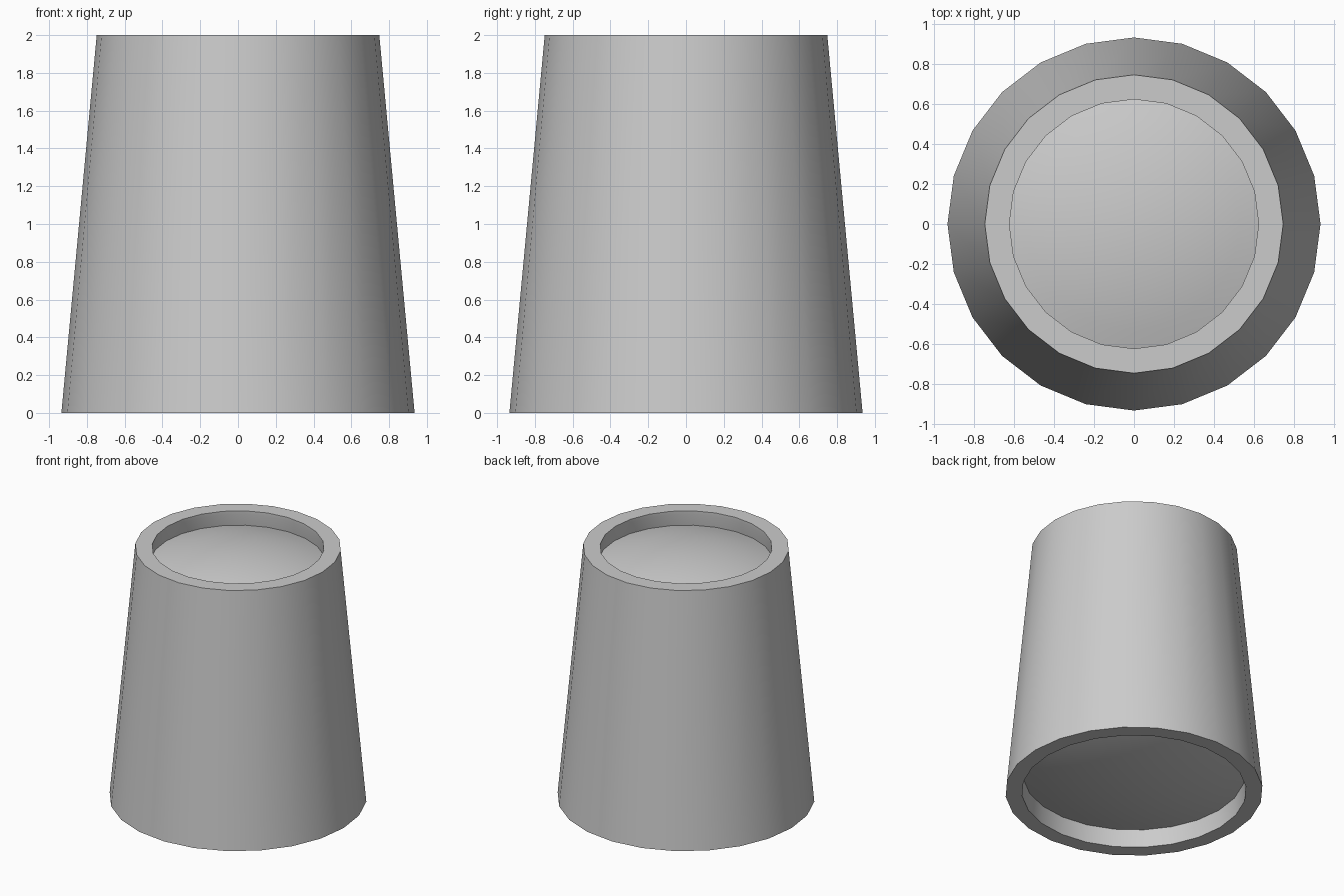
import bpy, bmesh, math

if "Cube" in bpy.data.objects:
    bpy.data.objects.remove(bpy.data.objects["Cube"])

SIDES = 24


def dome(edge_r, edge_z, height, steps=6):
    """Profile of a shallow spherical cap, from its centre out to its edge."""
    big_r = (edge_r ** 2 + height ** 2) / (2 * abs(height))
    sign = 1 if height > 0 else -1
    pts = []
    for i in range(steps + 1):
        r = edge_r * i / steps
        drop = big_r - math.sqrt(big_r ** 2 - r ** 2)
        pts.append((r, edge_z + height - sign * drop))
    return pts


def lathe(name, profile):
    """Revolve a (radius, z) profile into a solid with SIDES sides."""
    bm = bmesh.new()
    verts = [bm.verts.new((r, 0, z)) for r, z in profile]
    edges = [bm.edges.new(pair) for pair in zip(verts, verts[1:])]
    bmesh.ops.spin(bm, geom=verts + edges, cent=(0, 0, 0), axis=(0, 0, 1),
                   angle=math.tau, steps=SIDES, use_duplicate=False)
    bmesh.ops.remove_doubles(bm, verts=bm.verts, dist=0.0005)
    bmesh.ops.recalc_face_normals(bm, faces=bm.faces)
    mesh = bpy.data.meshes.new(name)
    bm.to_mesh(mesh)
    bm.free()
    ob = bpy.data.objects.new(name, mesh)
    bpy.context.collection.objects.link(ob)
    bpy.ops.object.select_all(action='DESELECT')
    ob.select_set(True)
    bpy.context.view_layer.objects.active = ob
    bpy.ops.object.shade_smooth_by_angle(angle=math.radians(30))
    return ob


# Tapered body: domed recess below, sloping side, rim and domed recess on top
profile = dome(0.805, 0.14, -0.11)
profile += [(0.815, 0.025), (0.815, 0.0), (0.935, 0.0),
            (0.748, 2.0), (0.625, 2.0), (0.625, 1.975)]
profile += reversed(dome(0.636, 1.88, 0.10))
lathe("tapered_body", profile)
